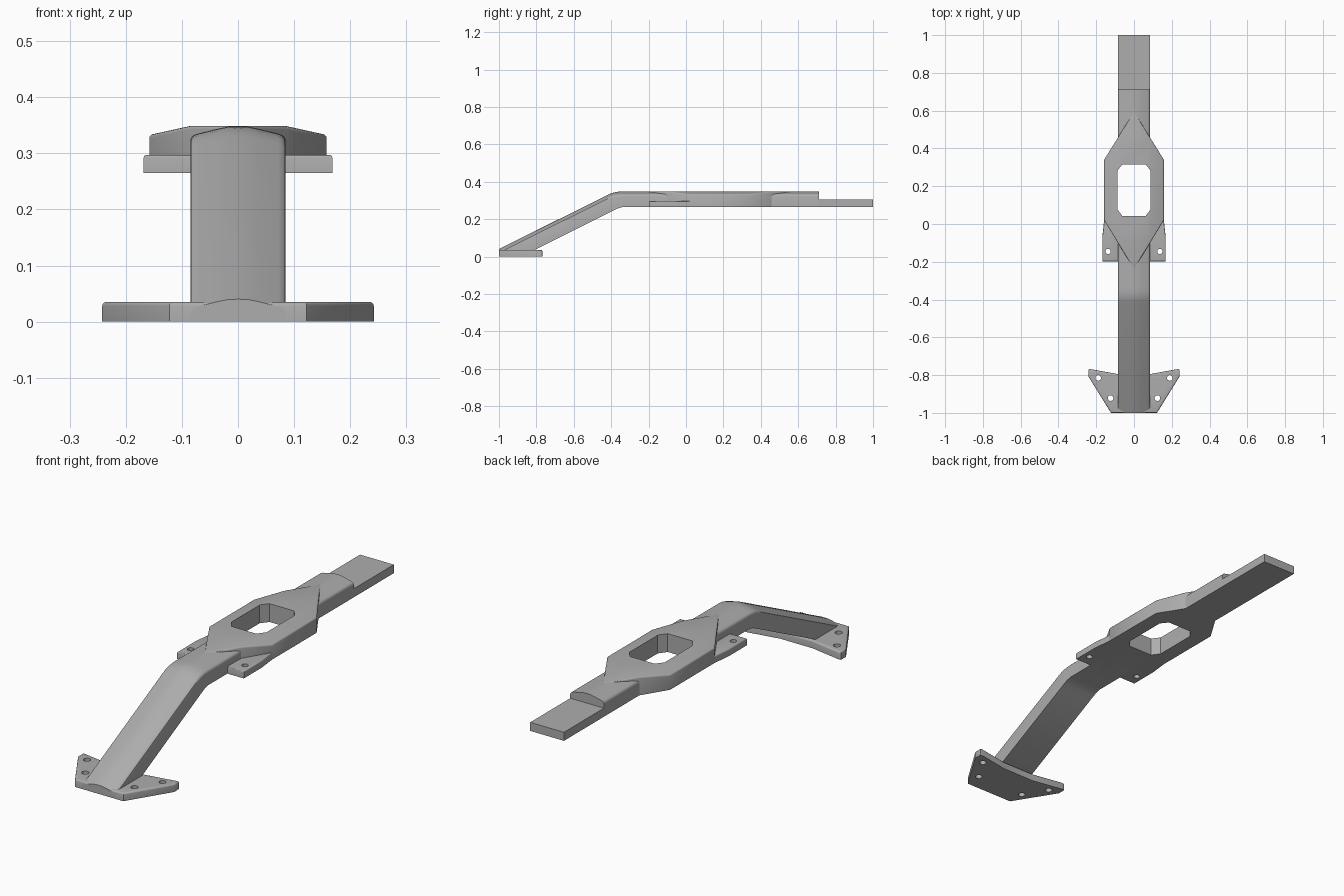
import bpy, bmesh, math

if "Cube" in bpy.data.objects:
    bpy.data.objects.remove(bpy.data.objects["Cube"], do_unlink=True)

metal = bpy.data.materials.new("plain_grey")
metal.use_nodes = True
GREY = (0.42, 0.42, 0.42, 1)
metal.diffuse_color = GREY
metal.node_tree.nodes["Principled BSDF"].inputs["Base Color"].default_value = GREY

HALF = 0.085      # half width of the beam
UNDER = 0.265     # underside of the level part


def finish(name, bm):
    bmesh.ops.recalc_face_normals(bm, faces=bm.faces[:])
    mesh = bpy.data.meshes.new(name)
    bm.to_mesh(mesh)
    bm.free()
    mesh.materials.append(metal)
    obj = bpy.data.objects.new(name, mesh)
    bpy.context.collection.objects.link(obj)
    return obj


def prism(name, outline, z0, z1, rounding=0, shoulder=False):
    """Extrude an outline upward; optionally slope the shoulders and round the rim."""
    bm = bmesh.new()
    face = bm.faces.new([bm.verts.new((x, y, z0)) for x, y in outline])
    top = bmesh.ops.extrude_face_region(bm, geom=[face])
    for v in top["geom"]:
        if isinstance(v, bmesh.types.BMVert):
            v.co.z = z1
    bmesh.ops.recalc_face_normals(bm, faces=bm.faces[:])
    if shoulder:
        for s in (-1, 1):
            bmesh.ops.bisect_plane(bm, geom=bm.verts[:] + bm.edges[:] + bm.faces[:],
                                   plane_co=(s * HALF, 0, 0), plane_no=(1, 0, 0))
        for v in bm.verts:
            if v.co.z > z1 - 0.001:
                v.co.z -= max(0, abs(v.co.x) - HALF) * 0.22
    if rounding:
        bm.normal_update()
        rim = [e for e in bm.edges if min(v.co.z for v in e.verts) > (z0 + z1) / 2
               and e.calc_face_angle(0) > 0.7]
        bmesh.ops.bevel(bm, geom=rim, offset=rounding, segments=3, profile=0.5,
                        affect='EDGES', clamp_overlap=True)
    return finish(name, bm)


def mirrored(half):
    """Complete a right-hand outline with its mirror image."""
    return half + [(-x, y) for x, y in reversed(half) if abs(x) > 1e-6]


def drill(name, x, y, radius, z0, z1):
    ring = [(x + radius * math.cos(a), y + radius * math.sin(a))
            for a in (i * math.tau / 24 for i in range(24))]
    return prism(name, ring, z0, z1)


def cut(obj, cutter):
    mod = obj.modifiers.new("cut", 'BOOLEAN')
    mod.operation = 'DIFFERENCE'
    mod.solver = 'EXACT'
    mod.object = cutter
    bpy.context.view_layer.objects.active = obj
    bpy.ops.object.modifier_apply(modifier=mod.name)


# Crowned beam: rises from the foot, bends, then runs level
stations = [(-1.0, 0.04, 0.003), (-0.87, 0.105, 0.005), (-0.42, 0.329, 0.230)]
stations += [(-0.40, 0.338, 0.240), (-0.38, 0.344, 0.250), (-0.36, 0.347, 0.259),
             (-0.335, 0.348, UNDER), (0.712, 0.348, UNDER)]
# half section: distance from the centre, drop below the crown
crown = [(0, 0), (0.018, 0.0006), (0.035, 0.004), (0.072, 0.013),
         (0.079, 0.0155), (0.0835, 0.020), (HALF, 0.026)]
bm = bmesh.new()
rings = []
for y, top, low in stations:
    right = [(x, max(top - d, low + 0.003)) for x, d in crown] + [(HALF, low)]
    section = right + [(-x, z) for x, z in reversed(right) if x > 0]
    rings.append([bm.verts.new((x, y, z)) for x, z in section])
for a, b in zip(rings, rings[1:]):
    for i in range(len(a)):
        j = (i + 1) % len(a)
        bm.faces.new((a[i], a[j], b[j], b[i]))
bm.faces.new(rings[0])
bm.faces.new(rings[-1])
beam = finish("crowned_beam", bm)

# Flat tongue at the rear
tongue = prism("rear_tongue", mirrored([(HALF, 0.70), (HALF, 1.0)]), UNDER, 0.304)

# Wide pointed body around the window
body = prism("wide_body", mirrored([(0, -0.24), (0.158, 0.02), (0.158, 0.34), (0, 0.595)]),
             UNDER, 0.3487, 0.006, shoulder=True)
window = prism("window_cutter", mirrored([(0.062, 0.043), (0.088, 0.078),
                                          (0.088, 0.282), (0.062, 0.315)]), 0.2, 0.4)
cut(body, window)
cut(beam, window)
bpy.data.objects.remove(window, do_unlink=True)

# Mounting tabs beside the beam
tabs = []
for side, label in ((1, "left"), (-1, "right")):
    tab = prism(label + "_tab", [(side * x, y) for x, y in
                [(0.07, -0.198), (0.168, -0.198), (0.168, -0.07), (0.157, 0.03), (0.10, 0.03)]],
                UNDER, 0.297, 0.005)
    hole = drill("tab_hole_cutter", side * 0.137, -0.145, 0.014, 0.2, 0.4)
    cut(tab, hole)
    bpy.data.objects.remove(hole, do_unlink=True)
    tabs.append(tab)

# Winged foot plate with four bolt holes
foot = prism("foot_plate", mirrored([(0.122, -1.0), (0.242, -0.806), (0.242, -0.770),
                                     (0.232, -0.768), (0.082, -0.795)]), 0, 0.035, 0.007)
for side in (-1, 1):
    for x, y in ((0.190, -0.815), (0.124, -0.922)):
        hole = drill("foot_hole_cutter", side * x, y, 0.015, -0.1, 0.1)
        cut(foot, hole)
        bpy.data.objects.remove(hole, do_unlink=True)

# Smooth the crown and rounded rims, keep hard edges crisp
for obj in [beam, tongue, body, foot] + tabs:
    bpy.ops.object.select_all(action='DESELECT')
    obj.select_set(True)
    bpy.context.view_layer.objects.active = obj
    bpy.ops.object.shade_smooth_by_angle(angle=math.radians(32))
